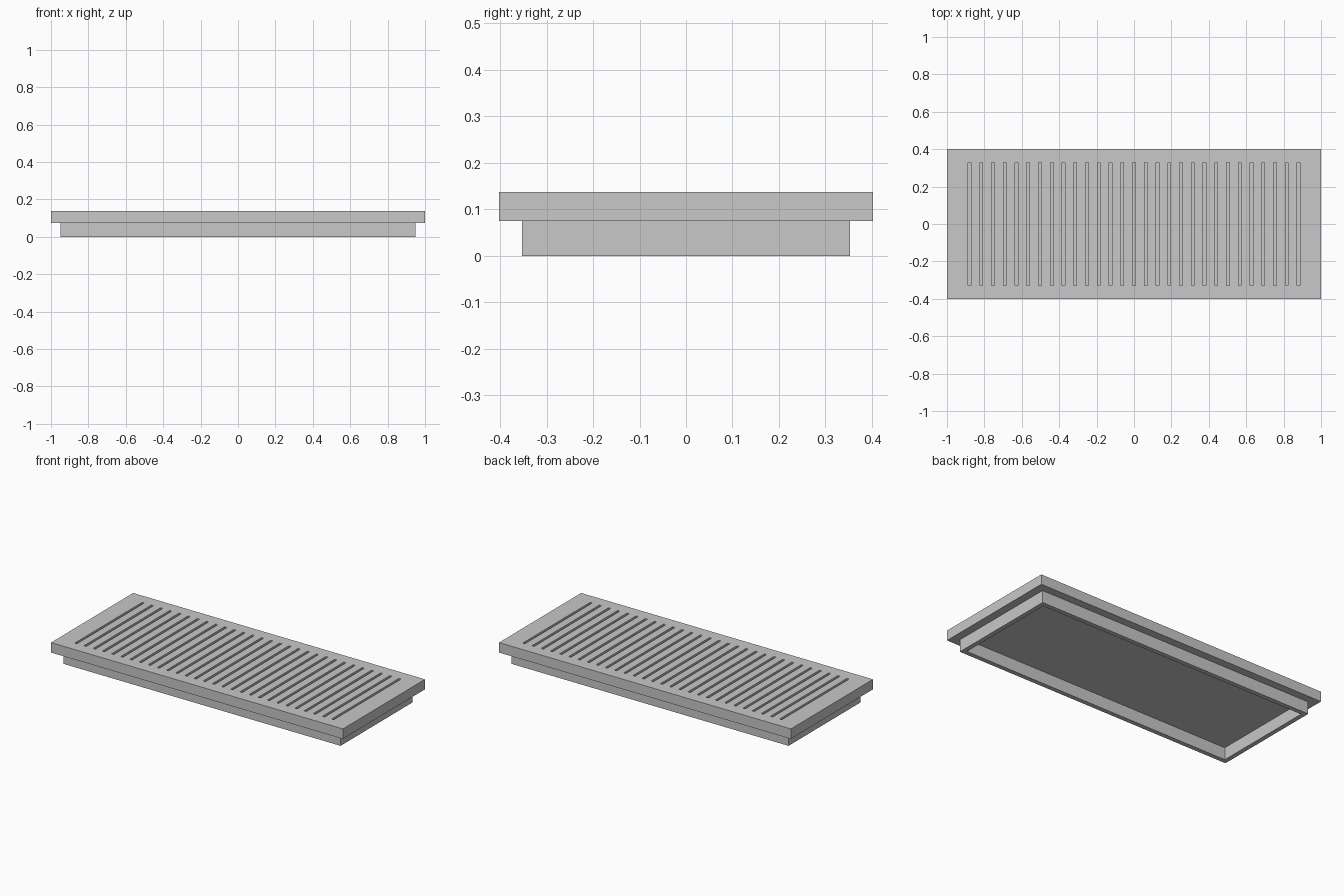
import bpy, bmesh
from mathutils import Matrix, Vector

if "Cube" in bpy.data.objects:
    bpy.data.objects.remove(bpy.data.objects["Cube"])

GRAY = (0.58, 0.58, 0.58, 1)
metal = bpy.data.materials.new("gray_metal")
metal.use_nodes = True
metal.diffuse_color = GRAY
metal.node_tree.nodes["Principled BSDF"].inputs["Base Color"].default_value = GRAY

HALF_Y, PLATE_Z, TOP_Z = 0.402, 0.075, 0.137
SLOTS, SLOT_REACH, SLOT_WIDTH, SLOT_DEPTH = 29, 0.88, 0.015, 0.012
SKIRT_X, SKIRT_Y, WALL = 0.95, 0.353, 0.028


def add_box(bm, x0, x1, y0, y1, z0, z1):
    size = Vector((x1 - x0, y1 - y0, z1 - z0))
    center = Vector((x0 + x1, y0 + y1, z0 + z1)) / 2
    matrix = Matrix.Translation(center) @ Matrix.Diagonal(size.to_4d())
    bmesh.ops.create_cube(bm, size=1, matrix=matrix)


def make_object(name, bm):
    bmesh.ops.recalc_face_normals(bm, faces=bm.faces)
    mesh = bpy.data.meshes.new(name)
    bm.to_mesh(mesh)
    bm.free()
    mesh.materials.append(metal)
    obj = bpy.data.objects.new(name, mesh)
    bpy.context.collection.objects.link(obj)
    return obj


def cut_away(obj, cutter):
    cutter.hide_render = True
    cut = obj.modifiers.new("cut", "BOOLEAN")
    cut.operation, cut.solver, cut.object = "DIFFERENCE", "EXACT", cutter
    bpy.context.view_layer.objects.active = obj
    bpy.ops.object.modifier_apply(modifier=cut.name)
    bpy.data.objects.remove(cutter)


# Top plate
bm = bmesh.new()
add_box(bm, -1, 1, -HALF_Y, HALF_Y, PLATE_Z, TOP_Z)
plate = make_object("top_plate", bm)

# Row of narrow grooves cut into the plate
bm = bmesh.new()
for i in range(SLOTS):
    x = SLOT_REACH * (2 * i / (SLOTS - 1) - 1)
    add_box(bm, x - SLOT_WIDTH / 2, x + SLOT_WIDTH / 2, -0.33, 0.33,
            TOP_Z - SLOT_DEPTH, TOP_Z + 0.05)
cut_away(plate, make_object("slot_cutter", bm))

# Open rectangular skirt below the plate
bm = bmesh.new()
add_box(bm, -SKIRT_X, SKIRT_X, -SKIRT_Y, SKIRT_Y, 0, PLATE_Z)
skirt = make_object("lower_skirt", bm)
bm = bmesh.new()
inner_x, inner_y = SKIRT_X - WALL, SKIRT_Y - WALL
add_box(bm, -inner_x, inner_x, -inner_y, inner_y, -0.05, PLATE_Z + 0.05)
cut_away(skirt, make_object("skirt_cutter", bm))
